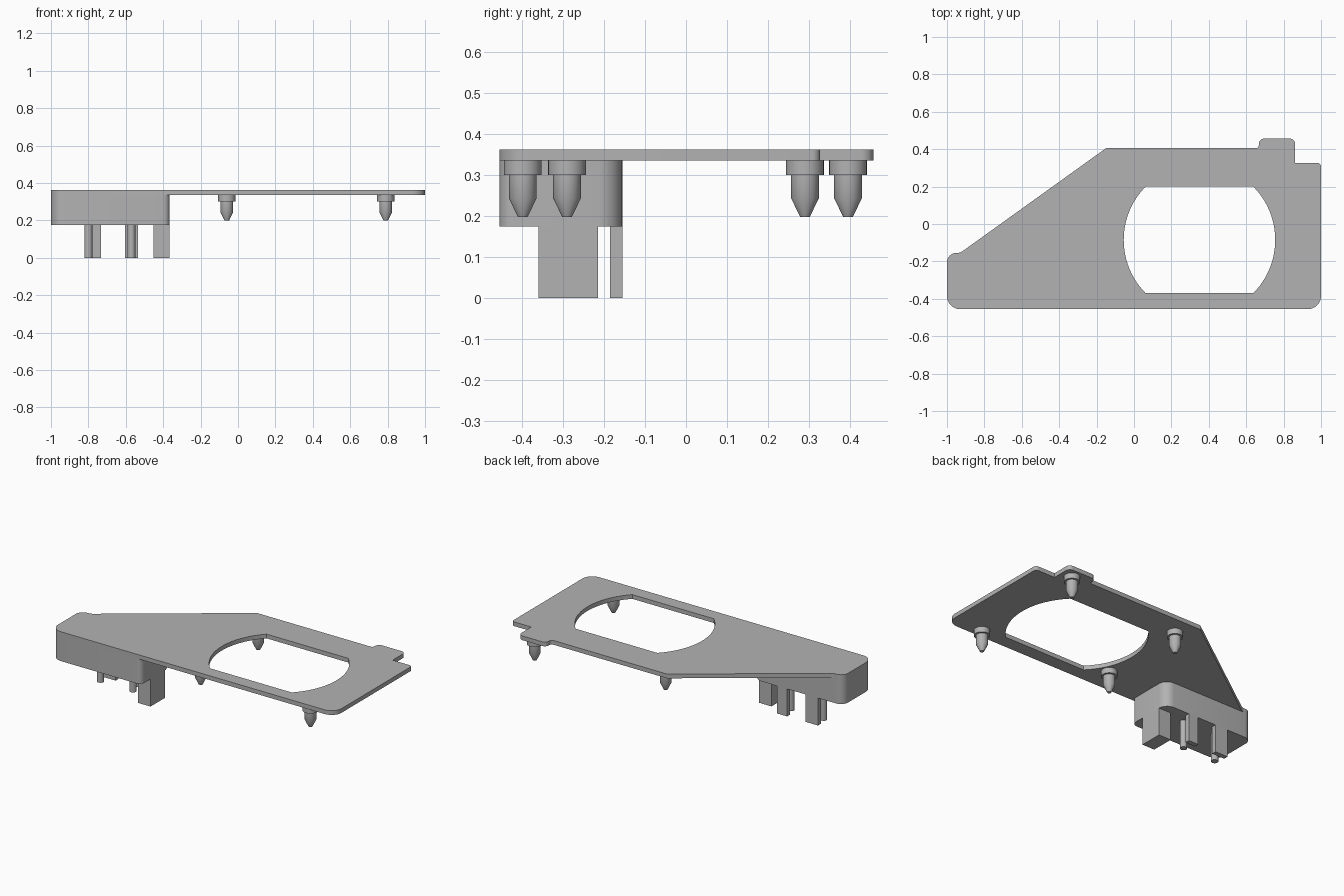
import bpy, bmesh, math
from mathutils import Vector

cube = bpy.data.objects.get("Cube")
if cube:
    bpy.data.objects.remove(cube, do_unlink=True)

GREY = (0.45, 0.45, 0.45, 1)
grey = bpy.data.materials.new("plain_grey")
grey.use_nodes = True
grey.diffuse_color = GREY
grey.node_tree.nodes["Principled BSDF"].inputs["Base Color"].default_value = GREY


def finish(name, bm):
    bmesh.ops.recalc_face_normals(bm, faces=bm.faces)
    mesh = bpy.data.meshes.new(name)
    bm.to_mesh(mesh)
    bm.free()
    mesh.materials.append(grey)
    obj = bpy.data.objects.new(name, mesh)
    bpy.context.collection.objects.link(obj)
    bpy.ops.object.select_all(action='DESELECT')
    obj.select_set(True)
    bpy.context.view_layer.objects.active = obj
    bpy.ops.object.shade_smooth_by_angle(angle=math.radians(30))
    return obj


def rounded(corners, steps=8):
    """Outline from (x, y, radius) corners, each replaced by a tangent arc."""
    out = []
    for i, (x, y, r) in enumerate(corners):
        p = Vector((x, y))
        if r == 0:
            out.append(p)
            continue
        a = (Vector(corners[i - 1][:2]) - p).normalized()
        b = (Vector(corners[(i + 1) % len(corners)][:2]) - p).normalized()
        half = a.angle(b) / 2
        centre = p + (a + b).normalized() * (r / math.sin(half))
        start = p + a * (r / math.tan(half)) - centre
        end = p + b * (r / math.tan(half)) - centre
        sweep = math.pi - 2 * half
        for k in range(steps + 1):
            t = k / steps
            out.append(centre + (start * math.sin((1 - t) * sweep)
                                 + end * math.sin(t * sweep)) / math.sin(sweep))
    return out


def slab(name, loops, z0, z1):
    """Fill an outline (with optional holes) and extrude it upward."""
    bm = bmesh.new()
    edges = []
    for loop in loops:
        vs = [bm.verts.new((p[0], p[1], z0)) for p in loop]
        edges += [bm.edges.new((v, vs[i - 1])) for i, v in enumerate(vs)]
    bmesh.ops.triangle_fill(bm, edges=edges, use_beauty=True)
    ext = bmesh.ops.extrude_face_region(bm, geom=bm.faces[:], use_keep_orig=True)
    top = [g for g in ext["geom"] if isinstance(g, bmesh.types.BMVert)]
    bmesh.ops.translate(bm, verts=top, vec=(0, 0, z1 - z0))
    return finish(name, bm)


def turned(name, x, y, profile, sides=32):
    """Closed solid of revolution from (radius, z) points."""
    bm = bmesh.new()
    rings = [[bm.verts.new((x + r * math.cos(k * math.tau / sides),
                            y + r * math.sin(k * math.tau / sides), z))
              for k in range(sides)] for r, z in profile]
    for low, high in zip(rings, rings[1:]):
        for k in range(sides):
            bm.faces.new((low[k - 1], low[k], high[k], high[k - 1]))
    bm.faces.new(rings[0])
    bm.faces.new(rings[-1])
    return finish(name, bm)


def box(name, x0, x1, y0, y1, z0, z1):
    return slab(name, [[(x0, y0), (x1, y0), (x1, y1), (x0, y1)]], z0, z1)


PLATE_LOW, PLATE_TOP, BLOCK_LOW = 0.335, 0.362, 0.175

# Flat plate with a round window cut off straight at front and back
outline = rounded([
    (-1, -0.455, 0.07), (1, -0.455, 0.07), (1, 0.327, 0.02), (0.862, 0.327, 0),
    (0.862, 0.457, 0.03), (0.667, 0.457, 0.03), (0.667, 0.405, 0.015),
    (-0.15, 0.405, 0.01), (-0.93, -0.155, 0.05), (-1, -0.155, 0.05)])
cx, cy, radius, half = 0.35, -0.085, 0.405, 0.285
limit = math.asin(half / radius)
window = []
for side in (0, math.pi):
    for k in range(25):
        a = side - limit + 2 * limit * k / 24
        window.append((cx + radius * math.cos(a), cy + radius * math.sin(a)))
slab("plate", [outline, window], PLATE_LOW, PLATE_TOP)

# Deep block under the narrow end
block = rounded([(-1, -0.455, 0.07), (-0.365, -0.455, 0.035),
                 (-0.365, -0.155, 0.06), (-1, -0.155, 0.05)])
slab("end_block", [block], BLOCK_LOW, PLATE_LOW)

# Legs: one thick, two thin blades each paired with a round pin
box("thick_leg", -0.452, -0.365, -0.36, -0.215, 0, BLOCK_LOW)
box("middle_blade", -0.605, -0.535, -0.185, -0.155, 0, BLOCK_LOW)
box("outer_blade", -0.822, -0.733, -0.185, -0.155, 0, BLOCK_LOW)
for name, x in (("middle_pin", -0.57), ("outer_pin", -0.80)):
    turned(name, x, -0.243, [(0.021, 0), (0.021, BLOCK_LOW)], 20)

# Collared locating pegs with tapered tips
peg = [(0.012, 0.198), (0.034, 0.244), (0.034, 0.3), (0.046, 0.3), (0.046, PLATE_LOW)]
for name, x, y in (("front_outer_peg", 0.79, -0.398), ("back_outer_peg", 0.79, 0.395),
                   ("front_inner_peg", -0.06, -0.29), ("back_inner_peg", -0.06, 0.29)):
    turned(name, x, y, peg)
